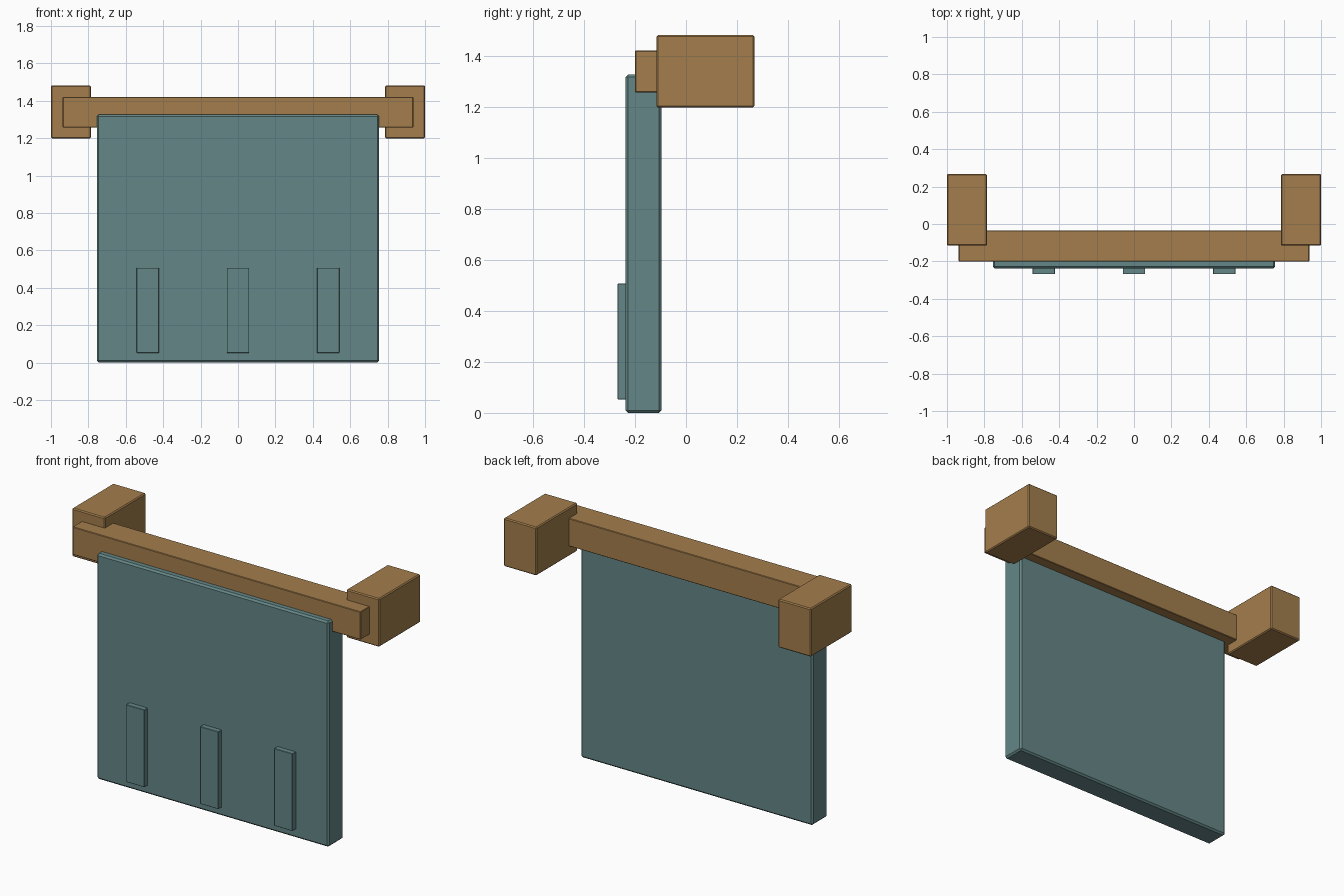
import bpy

if "Cube" in bpy.data.objects:
    bpy.data.objects.remove(bpy.data.objects["Cube"])


def material(name, rgb):
    m = bpy.data.materials.new(name)
    m.diffuse_color = (*rgb, 1.0)
    m.use_nodes = True
    m.node_tree.nodes["Principled BSDF"].inputs["Base Color"].default_value = m.diffuse_color
    return m


wood = material("warm wood", (0.37, 0.208, 0.072))
teal = material("muted teal", (0.130, 0.240, 0.242))


def box(name, lo, hi, mat, bevel):
    """Box between two corners with a narrow chamfer on every edge."""
    centre = [(a + b) / 2 for a, b in zip(lo, hi)]
    size = [b - a for a, b in zip(lo, hi)]
    bpy.ops.mesh.primitive_cube_add(size=1, location=centre)
    ob = bpy.context.object
    ob.name = name
    ob.scale = size
    bpy.ops.object.transform_apply(location=False, rotation=False, scale=True)
    ob.data.materials.append(mat)
    if bevel:
        mod = ob.modifiers.new("chamfer", 'BEVEL')
        mod.width = bevel
        mod.segments = 1
    return ob


# hanging cloth panel
box("cloth_panel", (-0.755, -0.237, 0.0), (0.755, -0.096, 1.327), teal, 0.01)

# cross rail the panel hangs from
box("cross_rail", (-0.937, -0.2, 1.257), (0.937, -0.035, 1.421), wood, 0.003)

# end blocks that carry the rail
for side, x in (("left", -0.893), ("right", 0.893)):
    box(side + "_end_block", (x - 0.107, -0.116, 1.198), (x + 0.107, 0.268, 1.482),
        wood, 0.006)

# raised strips along the lower front
for i, x in enumerate((-0.482, 0.0, 0.482)):
    box(f"front_strip_{i + 1}", (x - 0.06, -0.268, 0.052), (x + 0.06, -0.225, 0.507),
        teal, 0.002)
